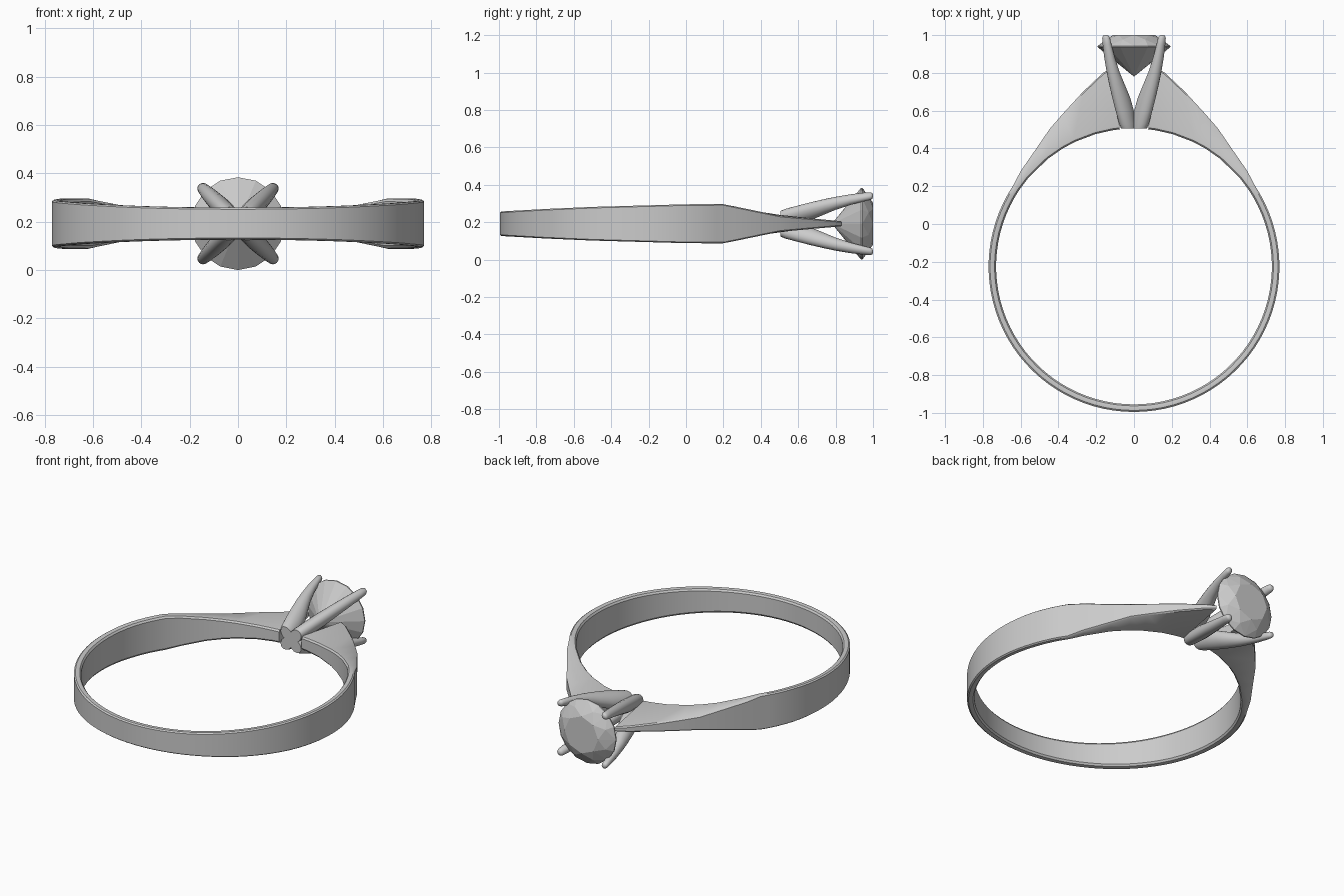
import bpy, bmesh, math
from mathutils import Vector

if "Cube" in bpy.data.objects:
    bpy.data.objects.remove(bpy.data.objects["Cube"])

CZ = 0.192          # height of the ring's mid plane
CY = -0.225         # centre of the finger hole
R_IN, R_OUT = 0.73, 0.77


def finish(name, bm, angle=None):
    bmesh.ops.recalc_face_normals(bm, faces=bm.faces)
    me = bpy.data.meshes.new(name)
    bm.to_mesh(me)
    bm.free()
    ob = bpy.data.objects.new(name, me)
    bpy.context.collection.objects.link(ob)
    if angle:
        bpy.ops.object.select_all(action='DESELECT')
        ob.select_set(True)
        bpy.context.view_layer.objects.active = ob
        bpy.ops.object.shade_smooth_by_angle(angle=math.radians(angle))
    return ob


def lerp(table, v):
    for (a, fa), (b, fb) in zip(table, table[1:]):
        if v <= b:
            t = max(0, (v - a) / (b - a))
            return fa + (fb - fa) * t
    return table[-1][1]


def loft(rings, caps):
    bm = bmesh.new()
    rows = [[bm.verts.new(p) for p in r] for r in rings]
    n = len(rows[0])
    for a, b in zip(rows, rows[1:]):
        for i in range(n):
            j = (i + 1) % n
            bm.faces.new((a[i], a[j], b[j], b[i]))
    for k in caps:
        bm.faces.new(rows[k])
    return bm


# Band: half of the shank and one tapering shoulder, mirrored
half_width = [(-1, 0.065), (-0.75, 0.079), (-0.5, 0.09), (0, 0.104), (0.2, 0.105),
              (0.5, 0.043), (0.83, 0.014)]
outer = [(R_OUT * math.cos(math.radians(a)), CY + R_OUT * math.sin(math.radians(a)))
         for a in range(-90, 31, 4)]
outer += [(0.642, 0.20), (0.60, 0.28), (0.51, 0.41), (0.445, 0.505), (0.38, 0.58),
          (0.27, 0.70), (0.164, 0.80), (0.11, 0.835)]
rings = []
for x, y in outer:
    d = Vector((x, y - CY))
    r = d.length
    d.normalize()

    def point(rad, s, inset=0.0):
        py = CY + d.y * rad
        px = 0.0 if abs(x) < 1e-6 else d.x * rad
        return (px, py, CZ + s * (lerp(half_width, py) - inset))

    c = 0.008
    side = [(R_IN, 0.014), (R_IN + c, 0.003), (R_IN + 0.018, 0), (r - c, 0), (r, 0.006)]
    rings.append([point(q, 1, i) for q, i in side] + [point(q, -1, i) for q, i in reversed(side)])
band = finish("band", loft(rings, [-1]), 35)
band.modifiers.new("mirror", 'MIRROR').use_clip = True

# Prongs: (y, inner radius, outer radius, half thickness)
stations = [(0.505, 0.0, 0.085, 0.034), (0.53, 0.0, 0.10, 0.037), (0.60, 0.012, 0.127, 0.039),
            (0.67, 0.04, 0.152, 0.039), (0.74, 0.082, 0.174, 0.036), (0.80, 0.118, 0.191, 0.033),
            (0.88, 0.155, 0.21, 0.029), (0.95, 0.18, 0.223, 0.025), (0.985, 0.19, 0.228, 0.022),
            (0.996, 0.196, 0.225, 0.016), (1.0, 0.205, 0.217, 0.007)]
for k in range(4):
    ang = math.radians(45 + 90 * k)
    u = Vector((math.cos(ang), 0, math.sin(ang)))
    v = Vector((-math.sin(ang), 0, math.cos(ang)))
    rings = []
    for y, r0, r1, w in stations:
        mid = Vector((0, y, CZ)) + u * (r0 + r1) / 2
        rings.append([mid + u * (r1 - r0) / 2 * math.cos(t) + v * w * math.sin(t)
                      for t in (math.tau * i / 16 for i in range(16))])
    finish("prong_%d" % (k + 1), loft(rings, [0, -1]), 50)

# Faceted stone: table, crown break, girdle and culet, wrapped in a hull
bm = bmesh.new()
for n, y, r, off in [(8, 1.0, 0.112, 0), (8, 0.976, 0.156, 0.5), (16, 0.943, 0.192, 0),
                     (16, 0.936, 0.192, 0)]:
    for i in range(n):
        t = math.tau * (i + off) / n
        bm.verts.new((r * math.cos(t), y, CZ + r * math.sin(t)))
bm.verts.new((0, 0.78, CZ))
res = bmesh.ops.convex_hull(bm, input=bm.verts)
bmesh.ops.dissolve_limit(bm, angle_limit=0.01, verts=bm.verts, edges=bm.edges)
finish("stone", bm)
